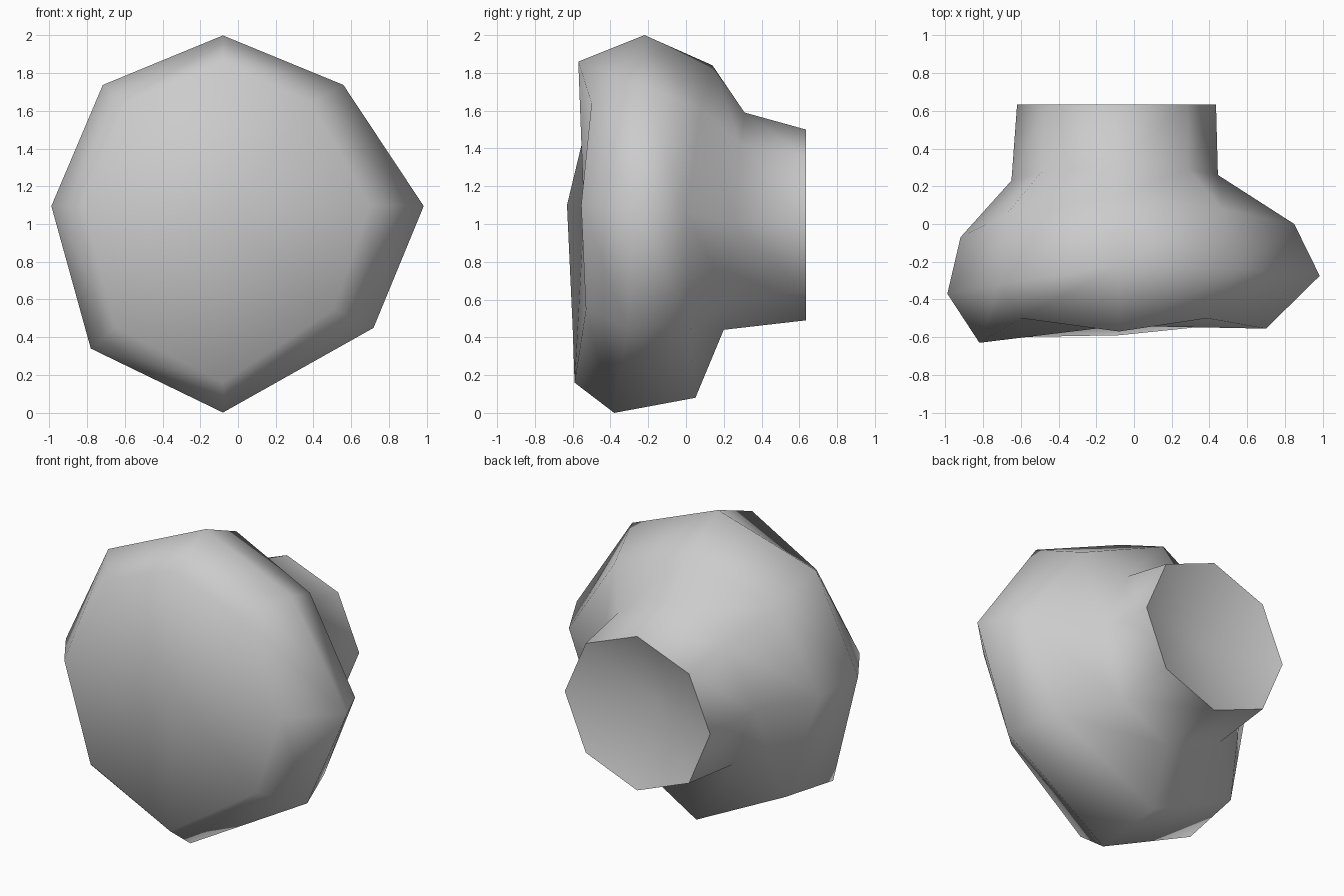
import bpy, bmesh

if "Cube" in bpy.data.objects:
    bpy.data.objects.remove(bpy.data.objects["Cube"])

SQ = 0.71
ROUND = [(0, 1), (SQ, SQ), (1, 0), (SQ, -SQ), (0, -1), (-SQ, -SQ), (-1, 0), (-SQ, SQ)]
UNEVEN = [(0, 1), (.6, .71), (1, 0), (.75, -.59), (0, -1), (-.77, -.69), (-1, 0), (-.7, .71)]

# Rings from the front rim to the neck end, each with eight points clockwise from the top:
# shape, middle x, middle z, left x, right x, bottom z, top z, depth of each point
RINGS = [
    (UNEVEN, -.08, 1.10, -.82, .70, .16, 1.86, (-.57, -.50, -.555, -.53, -.59, -.60, -.63, -.50)),
    (UNEVEN, -.08, 1.095, -.99, .985, 0, 2.0, (-.22, -.24, -.275, -.31, -.38, -.41, -.37, -.32)),
    (UNEVEN, -.11, 1.06, -.92, .85, .08, 1.84, (.14, .08, 0, .02, .05, .02, -.07, .05)),
    (ROUND, -.09, 1.01, -.65, .445, .44, 1.59, (.31, .29, .26, .23, .20, .22, .23, .28)),
    (ROUND, -.09, 1.0, -.62, .435, .49, 1.50, (.635,) * 8),
]

mat = bpy.data.materials.new("plain_grey")
mat.diffuse_color = (0.6, 0.6, 0.6, 1)
mat.use_nodes = True
mat.node_tree.nodes["Principled BSDF"].inputs["Base Color"].default_value = mat.diffuse_color

bm = bmesh.new()
loops = []
for shape, cx, cz, left, right, bottom, top, depths in RINGS:
    loop = []
    for (u, v), y in zip(shape, depths):
        x = cx + u * ((right - cx) if u > 0 else (cx - left))
        z = cz + v * ((top - cz) if v > 0 else (cz - bottom))
        loop.append(bm.verts.new((x, y, z)))
    loops.append(loop)

# Skin between neighbouring rings
for a, b in zip(loops, loops[1:]):
    for i in range(8):
        j = (i + 1) % 8
        bm.faces.new((a[i], a[j], b[j], b[i]))


# Fan caps: broad front and hollowed neck end
def cap(loop, centre):
    c = bm.verts.new(centre)
    for i in range(8):
        bm.faces.new((loop[i], loop[(i + 1) % 8], c))


cap(loops[0], (-.08, -.54, 1.05))
cap(loops[-1], (-.13, .46, 1.02))
bmesh.ops.recalc_face_normals(bm, faces=bm.faces[:])
for f in bm.faces:
    f.smooth = True

# Keep only the neck end rim crisp
for e in bm.edges:
    if all(v in loops[-1] for v in e.verts):
        e.smooth = False

mesh = bpy.data.meshes.new("rounded_body_with_neck")
bm.to_mesh(mesh)
bm.free()
mesh.materials.append(mat)
obj = bpy.data.objects.new("rounded_body_with_neck", mesh)
bpy.context.collection.objects.link(obj)
